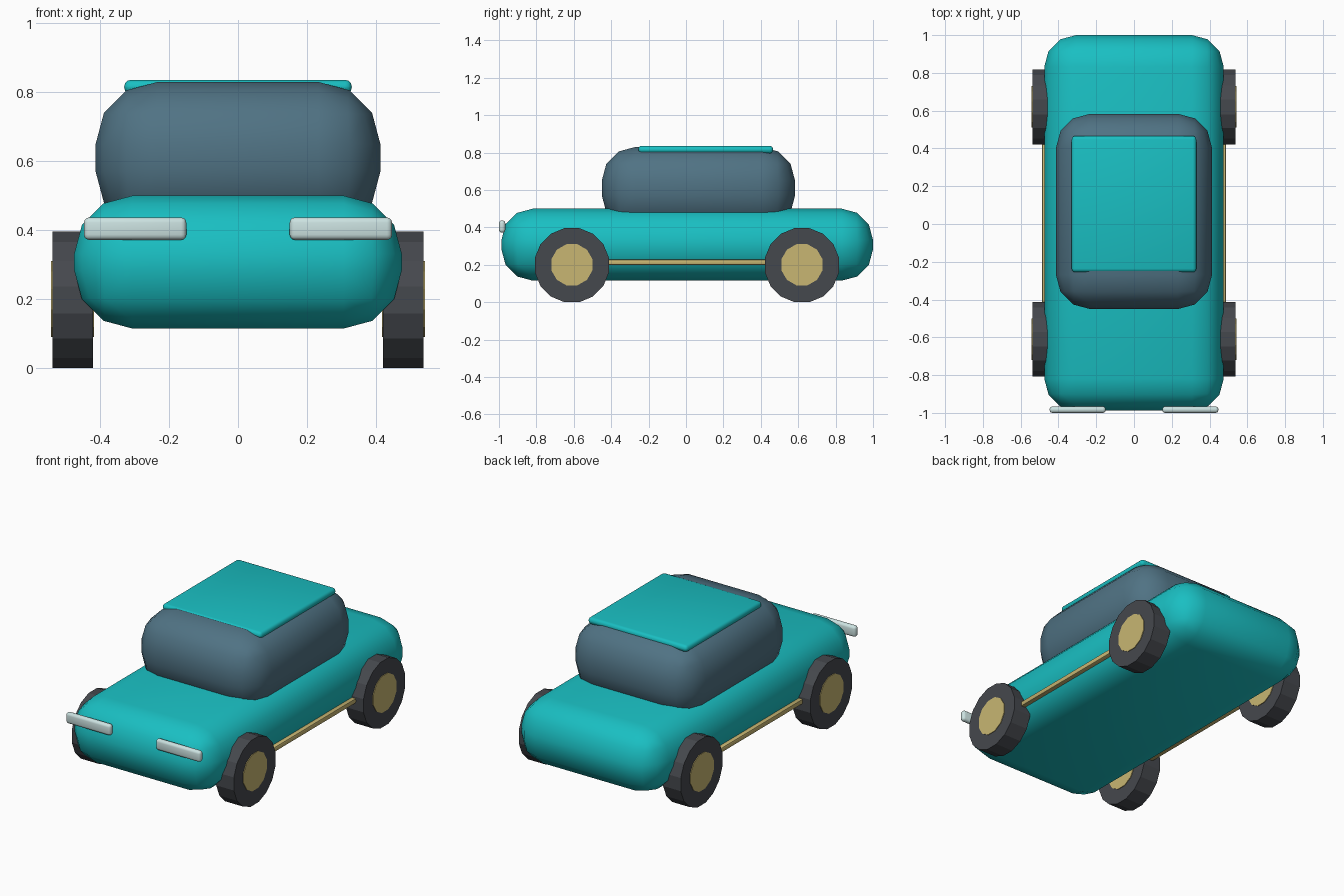
import bpy, math

if "Cube" in bpy.data.objects:
    bpy.data.objects.remove(bpy.data.objects["Cube"])


def material(name, rgb):
    m = bpy.data.materials.new(name)
    m.diffuse_color = (*rgb, 1)
    m.use_nodes = True
    m.node_tree.nodes["Principled BSDF"].inputs["Base Color"].default_value = m.diffuse_color
    return m


TEAL = material("teal_paint", (0.01, 0.52, 0.54))
GLASS = material("tinted_glass", (0.08, 0.17, 0.23))
RUBBER = material("rubber", (0.06, 0.065, 0.075))
GOLD = material("gold_trim", (0.58, 0.47, 0.17))
LAMP = material("lamp", (0.6, 0.76, 0.75))


def rounded_box(name, lo, hi, radius, mat, segments=3):
    """Box between two corners with rounded, smooth-shaded edges."""
    centre = [(a + b) / 2 for a, b in zip(lo, hi)]
    bpy.ops.mesh.primitive_cube_add(size=1, location=centre)
    ob = bpy.context.object
    ob.name = name
    ob.scale = [b - a for a, b in zip(lo, hi)]
    bpy.ops.object.transform_apply(location=False, rotation=False, scale=True)
    bevel = ob.modifiers.new("bevel", 'BEVEL')
    bevel.width = radius
    bevel.segments = segments
    bpy.ops.object.modifier_apply(modifier="bevel")
    bpy.ops.object.shade_smooth_by_angle(angle=math.radians(40))
    ob.data.materials.append(mat)
    return ob


def disc(name, sides, radius, x0, x1, y, z, mat):
    """Flat-faced cylinder lying along x, with a flat side at the bottom."""
    bpy.ops.mesh.primitive_cylinder_add(
        vertices=sides, radius=radius, depth=abs(x1 - x0),
        location=((x0 + x1) / 2, y, z), rotation=(0, math.pi / 2, 0))
    ob = bpy.context.object
    ob.name = name
    bpy.ops.object.transform_apply(location=False, rotation=True, scale=False)
    ob.rotation_euler.x = math.pi / sides
    ob.data.materials.append(mat)
    return ob


# Body, cabin and roof panel
rounded_box("body", (-0.475, -0.987, 0.115), (0.475, 1.0, 0.5), 0.168, TEAL)
rounded_box("cabin", (-0.413, -0.45, 0.39), (0.413, 0.583, 0.83), 0.18, GLASS)
rounded_box("roof", (-0.33, -0.255, 0.795), (0.33, 0.466, 0.836), 0.019, TEAL)

for side, s in (("left", -1), ("right", 1)):
    # Headlight bar
    xs = sorted((s * 0.15, s * 0.447))
    rounded_box(side + "_headlight", (xs[0], -1.0, 0.372), (xs[1], -0.966, 0.437), 0.015, LAMP)
    # Side sill strip
    xs = sorted((s * 0.455, s * 0.487))
    rounded_box(side + "_sill", (xs[0], -0.45, 0.198), (xs[1], 0.46, 0.228), 0.008, GOLD, 2)
    # Wheels with hubs
    for end, y in (("front", -0.61), ("back", 0.62)):
        disc(f"{end}_{side}_tyre", 16, 0.202, s * 0.421, s * 0.538, y, 0.198, RUBBER)
        disc(f"{end}_{side}_hub", 12, 0.114, s * 0.417, s * 0.542, y, 0.2, GOLD)
